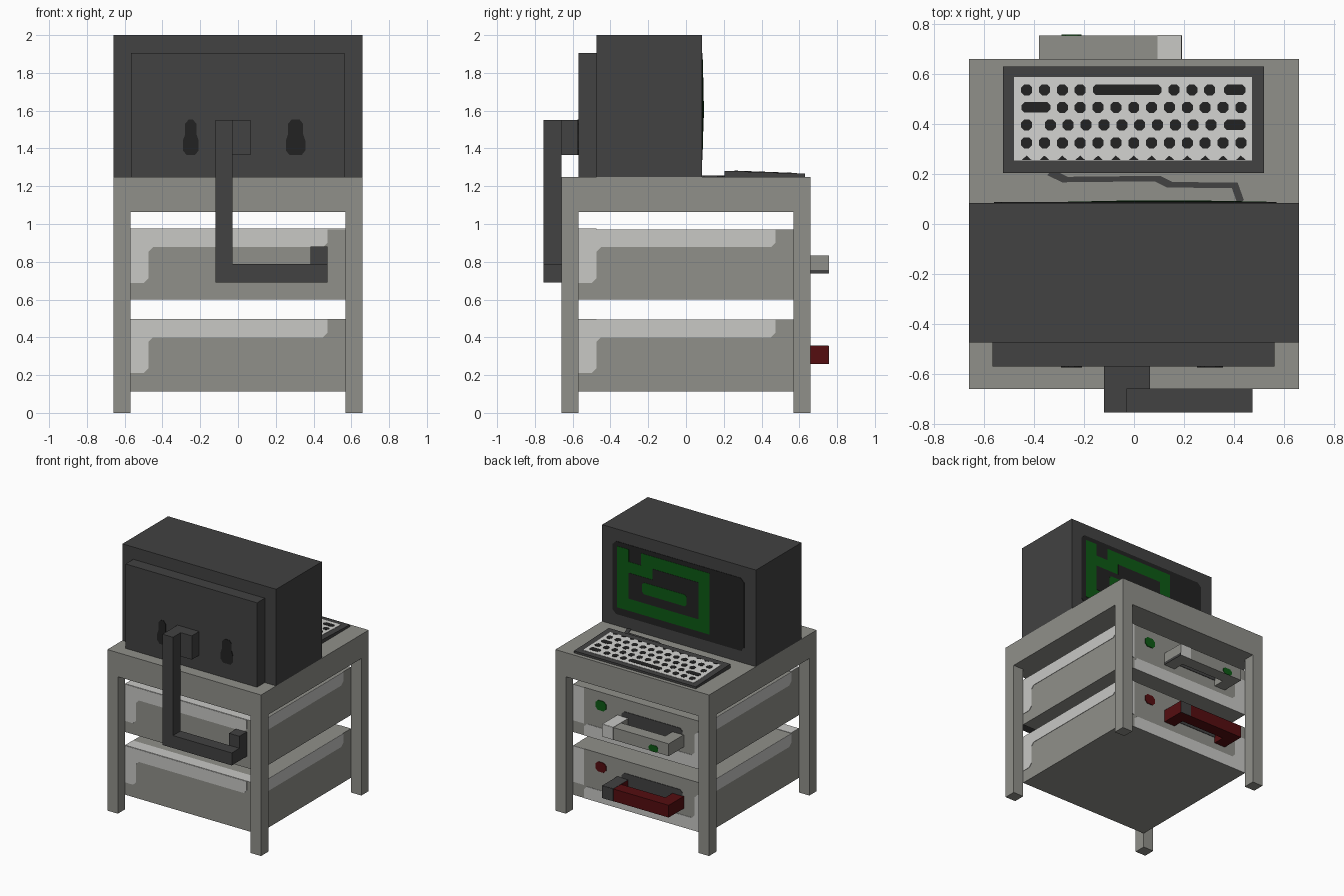
import bpy, bmesh, math

if "Cube" in bpy.data.objects:
    bpy.data.objects.remove(bpy.data.objects["Cube"])


def mat(name, r, g, b):
    m = bpy.data.materials.new(name)
    m.diffuse_color = (r, g, b, 1)
    m.use_nodes = True
    m.node_tree.nodes["Principled BSDF"].inputs["Base Color"].default_value = m.diffuse_color
    return m


GREY = mat("warm grey", 0.28, 0.28, 0.255)
LIGHT = mat("light grey", 0.58, 0.58, 0.56)
DARK = mat("charcoal", 0.054, 0.054, 0.054)
BLACK = mat("near black", 0.016, 0.016, 0.016)
GREEN = mat("screen green", 0.004, 0.10, 0.007)
RED = mat("dark red", 0.09, 0.004, 0.005)
WHITE = mat("key plate white", 0.64, 0.64, 0.62)


def finish(name, bm, m):
    bmesh.ops.recalc_face_normals(bm, faces=bm.faces)
    me = bpy.data.meshes.new(name)
    bm.to_mesh(me)
    bm.free()
    me.materials.append(m)
    ob = bpy.data.objects.new(name, me)
    bpy.context.collection.objects.link(ob)
    return ob


# Prisms: 2D outlines (u, v) extruded along an axis from d0 to d1
def prism(name, polys, axis, d0, d1, m, slope=0.0):
    bm = bmesh.new()
    put = {'x': lambda u, v, d: (d, u, v),
           'y': lambda u, v, d: (u, d, v),
           'z': lambda u, v, d: (u, v, d - slope * (v - 0.205))}[axis]
    for p in polys:
        a = [bm.verts.new(put(u, v, d0)) for u, v in p]
        b = [bm.verts.new(put(u, v, d1)) for u, v in p]
        bm.faces.new(a)
        bm.faces.new(b[::-1])
        for i in range(len(p)):
            j = (i + 1) % len(p)
            bm.faces.new((a[i], a[j], b[j], b[i]))
    return finish(name, bm, m)


def rect(u0, u1, v0, v1, c=0.0):
    if not c:
        return [(u0, v0), (u1, v0), (u1, v1), (u0, v1)]
    return [(u0 + c, v0), (u1 - c, v0), (u1, v0 + c), (u1, v1 - c),
            (u1 - c, v1), (u0 + c, v1), (u0, v1 - c), (u0, v0 + c)]


def box(name, x0, x1, y0, y1, z0, z1, m):
    return prism(name, [rect(x0, x1, y0, y1)], 'z', z0, z1, m)


# Table frame
box("table_top", -.66, .66, -.66, .66, 1.063, 1.25, GREY)
for sx, nx in ((-1, "left"), (1, "right")):
    for sy, ny in ((-1, "front"), (1, "back")):
        xs, ys = sorted((sx * .57, sx * .66)), sorted((sy * .57, sy * .66))
        box(f"{ny}_{nx}_leg", *xs, *ys, 0, 1.063, GREY)

# Light L-shaped highlight painted on the drawer sides
ELL = [(-.57, 0), (.475, 0), (.475, -.07), (.45, -.095), (-.45, -.095),
       (-.475, -.12), (-.475, -.26), (-.5, -.285), (-.57, -.285)]
T = 0.003


def drawer(label, z0, z1, main, accent, lamp):
    box(label + "_drawer", -.57, .57, -.57, .57, z0, z1, GREY)
    ell = [(u, z1 + v) for u, v in ELL]
    flip = [(-u, v) for u, v in ell]
    prism(label + "_front_highlight", [ell], 'y', -.57, -.57 - T, LIGHT)
    prism(label + "_right_highlight", [ell], 'x', .57, .57 + T, LIGHT)
    prism(label + "_left_highlight", [flip], 'x', -.57, -.57 - T, LIGHT)
    prism(label + "_back_highlight",
          [[(u, z0 - v) for u, v in ell_local()], rect(.475, .57, z1 - .28, z1)],
          'y', .57, .57 + T, LIGHT)
    prism(label + "_top_highlight", [rect(-.57, .57, -.57, -.475)], 'z', z1, z1 + T, LIGHT)
    # dark slot and indicator lamp above the handle
    prism(label + "_slot", [rect(-.37, .15, z1 - .19, z1 - .095, .02)], 'y', .57, .574, DARK)
    prism(label + "_lamp", [rect(.285, .375, z1 - .14, z1 - .065, .02)], 'y', .57, .576, lamp)
    # U-shaped handle
    h0, h1 = z1 - .235, z1 - .14
    u = [(.19, .57), (.19, .755), (-.38, .755), (-.38, .57),
         (-.285, .57), (-.285, .66), (.095, .66), (.095, .57)]
    prism(label + "_handle", [u], 'z', h0, h1, main)
    prism(label + "_handle_end_back", [rect(.095, .19, h0, h1)], 'y', .755, .757, accent)
    prism(label + "_handle_end_top", [rect(.095, .19, .57, .755)], 'z', h1, h1 + .002, accent)
    return h0


def ell_local():
    return ELL


h = drawer("upper", .60, .972, GREY, LIGHT, GREEN)
prism("upper_handle_shade", [rect(.57, .755, h, h + .02)], 'x', .19, .192, DARK)
prism("upper_handle_lamp", [rect(-.29, -.21, h, h + .05, .015)], 'y', .755, .758, GREEN)
drawer("lower", .113, .495, RED, DARK, RED)

# Monitor with rear bulge
box("monitor_case", -.66, .66, -.475, .085, 1.25, 2.0, DARK)
box("monitor_rear", -.567, .563, -.57, -.475, 1.25, 1.905, DARK)
for x, w, n in ((-.25, .042, "left"), (.305, .052, "right")):
    hole = [(x - w, 1.39), (x - w + .02, 1.365), (x + w - .02, 1.365), (x + w, 1.39),
            (x + w, 1.44), (x + w - .012, 1.475), (x + w - .012, 1.53),
            (x + w - .03, 1.552), (x - w + .03, 1.552), (x - w + .012, 1.53),
            (x - w + .012, 1.475), (x - w, 1.44)]
    prism(n + "_rear_vent", [hole], 'y', -.57, -.574, BLACK)

# Screen and green spiral
prism("screen", [rect(-.56, .57, 1.34, 1.905, .03)], 'y', .085, .088, BLACK)
spiral = [(.53, 1.87), (.43, 1.87), (.43, 1.775), (.325, 1.775), (.325, 1.87),
          (-.265, 1.87), (-.265, 1.395), (.53, 1.395)]
hole = [(.43, 1.49), (-.17, 1.49), (-.17, 1.775), (.225, 1.775), (.225, 1.69), (.43, 1.69)]
prism("screen_spiral", [spiral], 'y', .088, .090, GREEN)
prism("spiral_gap", [hole], 'y', .090, .092, BLACK)
prism("spiral_core", [rect(-.07, .31, 1.56, 1.65, .015)], 'y', .092, .094, GREEN)

# Pipe bracket at the front
box("pipe_upper_joint", -.12, .065, -.66, -.57, 1.365, 1.55, DARK)
box("pipe_vertical", -.12, -.03, -.755, -.66, .69, 1.55, DARK)
box("pipe_horizontal", -.03, .475, -.755, -.66, .69, .787, DARK)
box("pipe_lower_joint", .385, .475, -.66, -.57, .69, .88, DARK)

# Keyboard: wedge base, key plate and keys
S = 0.0353
prism("keyboard_base", [[(.205, 1.25), (.63, 1.25), (.63, 1.266), (.205, 1.281)]],
      'x', -.525, .52, DARK)
prism("key_plate", [rect(-.48, .472, .255, .588)], 'z', 1.279, 1.283, WHITE, S)
P = 0.0715
LEFT = [-.43 + P * i for i in range(13)]
keys = []


def key_row(y, xs, bars=()):
    for x in xs:
        keys.append(rect(x - .022, x + .022, y - .022, y + .022, .012))
    for a, b in bars:
        keys.append(rect(a, b, y - .021, y + .021, .012))


key_row(.537, LEFT[:4] + [.16, .232, .303], [(-.165, .11), (.36, .447)])
key_row(.467, LEFT[2:], [(-.45, -.335)])
key_row(.397, [-.43] + [-.335 + P * i for i in range(10)], [(.36, .447)])
key_row(.325, LEFT)
for x in LEFT:
    keys.append([(x - .02, .256), (x + .02, .256), (x, .274)])
prism("keys", keys, 'z', 1.282, 1.285, BLACK, S)

# Cable from keyboard to monitor
path = [(-.34, .207), (-.28, .178), (.09, .182), (.14, .157), (.40, .155), (.425, .085)]
cable = [(x - .008, y - .011) for x, y in path] + [(x + .015, y + .011) for x, y in path[::-1]]
prism("keyboard_cable", [cable], 'z', 1.25, 1.256, DARK)
